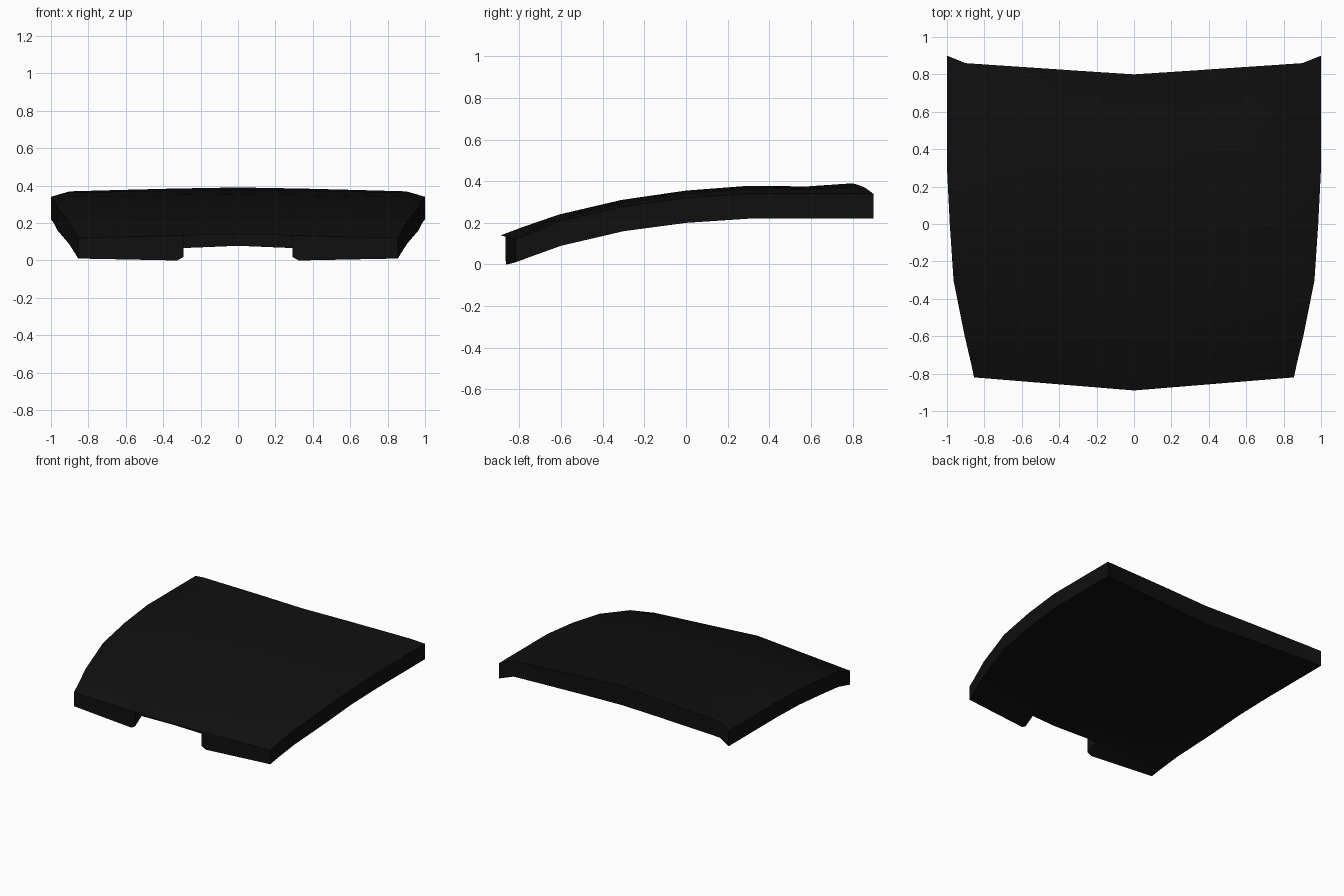
import bpy, bmesh

if "Cube" in bpy.data.objects:
    bpy.data.objects.remove(bpy.data.objects["Cube"])

# Rows front to back: centre y, edge y, half width, centre z, edge z, thickness at centre, thickness at edge
ROWS = [
    (-0.89, -0.82, 0.855, 0.14, 0.12, 0.147, 0.11),
    (-0.79, -0.75, 0.87, 0.178, 0.148, 0.10, 0.112),
    (-0.61, -0.60, 0.905, 0.24, 0.21, 0.125, 0.12),
    (-0.31, -0.30, 0.965, 0.31, 0.28, 0.13, 0.12),
    (0.00, 0.00, 0.985, 0.355, 0.32, 0.135, 0.12),
    (0.30, 0.30, 1.00, 0.378, 0.34, 0.14, 0.12),
    (0.58, 0.62, 1.00, 0.375, 0.34, 0.14, 0.12),
    (0.80, 0.90, 1.00, 0.39, 0.34, 0.15, 0.12),
]
# Half columns: position, share of the crown drop at front and at back, share of the back sweep
COLS = [(0, 0, 0, 0), (0.34, 0.34, 0.12, 0.22), (0.38, 0.38, 0.14, 0.25),
        (0.65, 0.65, 0.28, 0.43), (0.9, 0.9, 0.42, 0.6), (1, 1, 1, 1)]
cols = [(-1, c) for c in COLS[:0:-1]] + [(1, c) for c in COLS]
NR, NC, MID = len(ROWS), len(cols), len(COLS) - 1

bm = bmesh.new()
top, low = [], []
for r, (yc, ye, hw, zc, ze, tc, te) in enumerate(ROWS):
    k = r / (NR - 1)
    trow, lrow = [], []
    for side, (t, gf, gb, sb) in cols:
        g = gf + (gb - gf) * min(1, k * 2)
        s = t + (sb - t) * k
        x, y, z = side * t * hw, yc + (ye - yc) * s, zc + (ze - zc) * g
        th = tc + (te - tc) * t
        if r == 0 and t == 0.34:      # clipped corner beside the front notch
            th -= 0.02
        trow.append(bm.verts.new((x, y, z)))
        lrow.append(bm.verts.new((x, y, z - th)))
    top.append(trow)
    low.append(lrow)


def wall(r1, c1, r2, c2):
    bm.faces.new((top[r1][c1], top[r2][c2], low[r2][c2], low[r1][c1]))


# Top skin and underside, with the front notch left open below
for r in range(NR - 1):
    for c in range(NC - 1):
        bm.faces.new((top[r][c], top[r][c + 1], top[r + 1][c + 1], top[r + 1][c]))
        if not (r == 0 and c in (MID - 1, MID)):
            bm.faces.new((low[r][c], low[r + 1][c], low[r + 1][c + 1], low[r][c + 1]))
    wall(r, 0, r + 1, 0)
    wall(r + 1, NC - 1, r, NC - 1)

# Front wall (set back one row in the notch) and rear wall
for c in range(NC - 1):
    f = 1 if c in (MID - 1, MID) else 0
    wall(f, c + 1, f, c)
    wall(NR - 1, c, NR - 1, c + 1)

# Sides of the notch
wall(1, MID - 1, 0, MID - 1)
wall(0, MID + 1, 1, MID + 1)

loose = [v for v in bm.verts if not v.link_faces]
bmesh.ops.delete(bm, geom=loose, context='VERTS')
bmesh.ops.recalc_face_normals(bm, faces=bm.faces)

mesh = bpy.data.meshes.new("hood_panel")
bm.to_mesh(mesh)
bm.free()
hood = bpy.data.objects.new("hood_panel", mesh)
bpy.context.collection.objects.link(hood)

# Black paint
paint = bpy.data.materials.new("black_paint")
paint.diffuse_color = (0.005, 0.005, 0.005, 1)
paint.use_nodes = True
paint.node_tree.nodes["Principled BSDF"].inputs["Base Color"].default_value = paint.diffuse_color
mesh.materials.append(paint)

bpy.context.view_layer.objects.active = hood
hood.select_set(True)
bpy.ops.object.shade_smooth_by_angle(angle=0.6)
